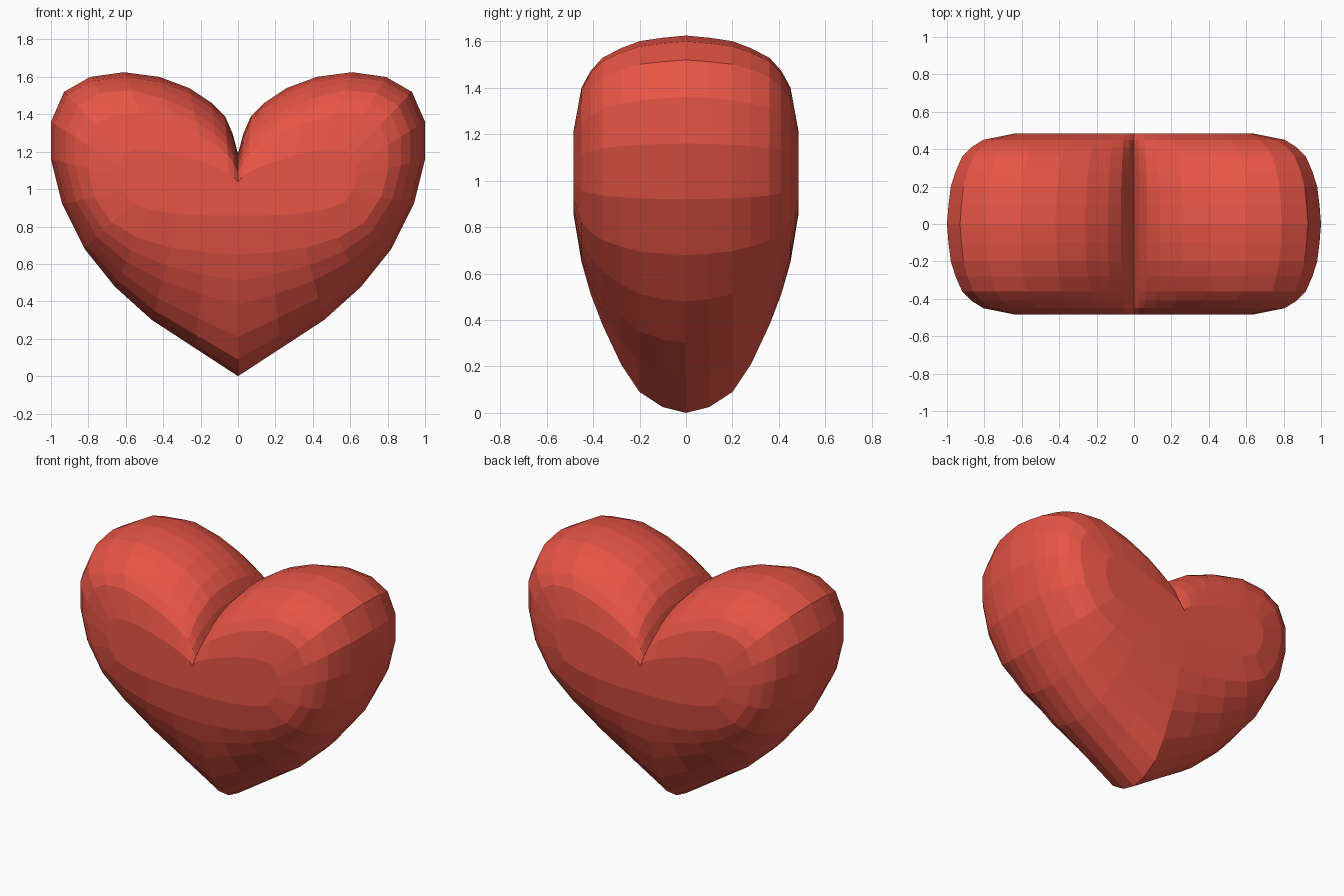
import bpy, bmesh

if "Cube" in bpy.data.objects:
    bpy.data.objects.remove(bpy.data.objects["Cube"])

# Right half of the heart outline, bottom tip to cleft (x, z)
HALF = [(0, 0), (0.23, 0.15), (0.46, 0.30), (0.66, 0.48), (0.82, 0.68),
        (0.94, 0.92), (1.0, 1.16), (1.0, 1.36), (0.93, 1.52), (0.79, 1.60),
        (0.61, 1.625), (0.42, 1.60), (0.26, 1.54), (0.14, 1.46),
        (0.07, 1.39), (0.03, 1.30), (0, 1.19)]
outline = HALF + [(-x, z) for x, z in HALF[-2:0:-1]]

# Rings from the rim to the front: depth, outline scale for lobes and for tip
RINGS = [(0.0, 1.0, 1.0), (0.1, 0.985, 0.975), (0.2, 0.962, 0.91),
         (0.28, 0.915, 0.79), (0.36, 0.85, 0.62), (0.41, 0.76, 0.49),
         (0.45, 0.64, 0.35), (0.485, 0.32, 0.14)]


def ring_point(x, z, depth, lobe, tip):
    """Pull an outline point towards the middle line of the heart."""
    w = min(1, z / 0.8)
    if z > 1.1:                       # softer slope beside the cleft
        w = min(1, 0.35 + abs(x))
    s = tip + (lobe - tip) * w
    cx = max(-0.46, min(0.46, x * 0.6))
    cz = 1.0 + 0.06 * abs(cx)
    return (cx + (x - cx) * s, depth, cz + (z - cz) * s)


bm = bmesh.new()
layers = [(-d, a, b) for d, a, b in RINGS[::-1]] + RINGS[1:]
rings = [[bm.verts.new(ring_point(x, z, *lay)) for x, z in outline] for lay in layers]
n = len(outline)

# Skin between rings, then flat front and back
for a, b in zip(rings, rings[1:]):
    for i in range(n):
        j = (i + 1) % n
        bm.faces.new((a[i], a[j], b[j], b[i]))
bm.faces.new(rings[0])
bm.faces.new(rings[-1])
bmesh.ops.recalc_face_normals(bm, faces=bm.faces)

mesh = bpy.data.meshes.new("heart")
bm.to_mesh(mesh)
bm.free()
heart = bpy.data.objects.new("heart", mesh)
bpy.context.collection.objects.link(heart)

mat = bpy.data.materials.new("red")
mat.diffuse_color = (0.8, 0.09, 0.06, 1)
mat.use_nodes = True
mat.node_tree.nodes["Principled BSDF"].inputs["Base Color"].default_value = mat.diffuse_color
mesh.materials.append(mat)
